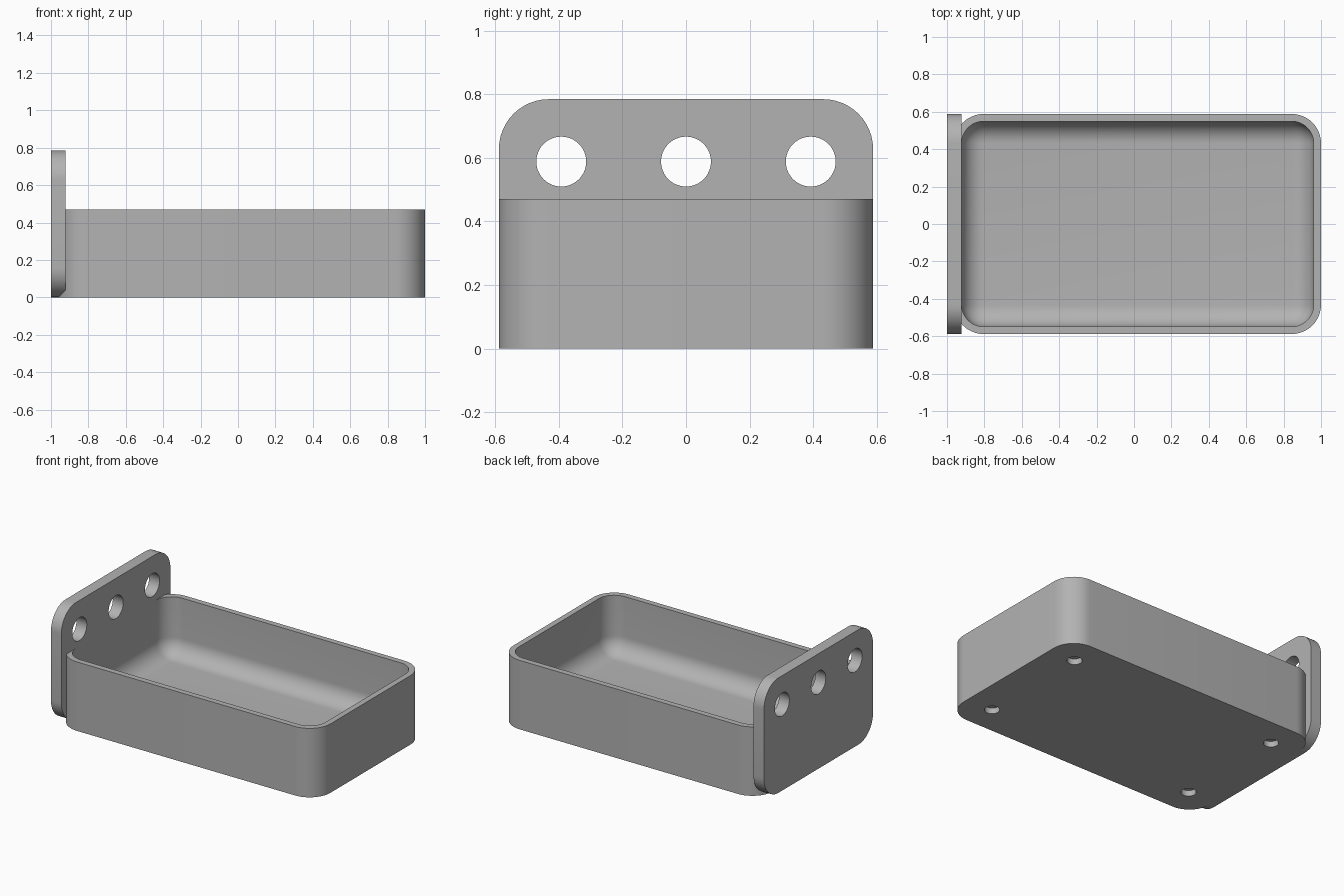
import bpy, bmesh, math
from mathutils import Matrix

if "Cube" in bpy.data.objects:
    bpy.data.objects.remove(bpy.data.objects["Cube"], do_unlink=True)

U = 2 / 51            # one design unit: the whole length is 51 of them
HALF_W = 15 * U
R = 4 * U             # outer corner radius
TRAY_MID = 0.5 * U    # the tray sits slightly off centre, behind the plate

grey = bpy.data.materials.new("plain grey")
grey.use_nodes = True
colour = (0.45, 0.45, 0.45, 1)
grey.diffuse_color = colour
grey.node_tree.nodes["Principled BSDF"].inputs["Base Color"].default_value = colour


def make_object(name, bm):
    bmesh.ops.recalc_face_normals(bm, faces=bm.faces)
    mesh = bpy.data.meshes.new(name)
    bm.to_mesh(mesh)
    bm.free()
    mesh.materials.append(grey)
    obj = bpy.data.objects.new(name, mesh)
    bpy.context.collection.objects.link(obj)
    return obj


def box(name, low, high, radius, pick):
    """A box whose edges chosen by pick(edge) are rounded."""
    bm = bmesh.new()
    bmesh.ops.create_cube(bm, size=1)
    for v in bm.verts:
        v.co = [(a + b) / 2 + c * (b - a) for a, b, c in zip(low, high, v.co)]
    edges = [e for e in bm.edges if pick(e)]
    bmesh.ops.bevel(bm, geom=edges, offset=radius, segments=12,
                    profile=0.5, affect='EDGES')
    return make_object(name, bm)


def runs_along(axis):
    return lambda e: abs((e.verts[0].co - e.verts[1].co)[axis]) > 0.01


def cylinders(name, centres, radius, depth, turn=Matrix()):
    bm = bmesh.new()
    for c in centres:
        bmesh.ops.create_cone(bm, cap_ends=True, segments=48, radius1=radius,
                              radius2=radius, depth=depth,
                              matrix=Matrix.Translation(c) @ turn)
    return make_object(name, bm)


def cut(obj, cutter):
    mod = obj.modifiers.new("cut", 'BOOLEAN')
    mod.operation, mod.solver, mod.object = 'DIFFERENCE', 'EXACT', cutter
    cutter.hide_render = True
    cutter.hide_set(True)


def finish(obj):
    """Apply the cuts, remove the cutters and smooth the round faces."""
    bpy.ops.object.select_all(action='DESELECT')
    obj.select_set(True)
    bpy.context.view_layer.objects.active = obj
    for mod in list(obj.modifiers):
        cutter = mod.object
        bpy.ops.object.modifier_apply(modifier=mod.name)
        bpy.data.objects.remove(cutter, do_unlink=True)
    bpy.ops.object.shade_smooth_by_angle(angle=math.radians(30))


# Tray: rounded block, hollowed by a cavity with filleted corners and floor
tray_h = 12 * U
floor = 2 * U
tray = box("tray", (TRAY_MID - 25 * U, -HALF_W, 0),
           (TRAY_MID + 25 * U, HALF_W, tray_h), R, runs_along(2))
top = tray_h + 5 * U
cavity = box("tray_cavity", (TRAY_MID - 24 * U, -14 * U, floor),
             (TRAY_MID + 24 * U, 14 * U, top), 3 * U,
             lambda e: min(v.co.z for v in e.verts) < floor + 0.001)
cut(tray, cavity)

# Four shallow round recesses under the tray
recesses = cylinders("foot_recesses",
                     [(TRAY_MID + sx * 20 * U, sy * 10 * U, 0)
                      for sx in (-1, 1) for sy in (-1, 1)], 1.2 * U, 2 * U)
cut(tray, recesses)
finish(tray)

# Mounting plate with three round holes
plate = box("mounting_plate", (-1, -HALF_W, 0), (-1 + 2 * U, HALF_W, 20 * U),
            R, runs_along(0))
holes = cylinders("plate_holes", [(-1 + U, y * U, 15 * U) for y in (-10, 0, 10)],
                  2 * U, 6 * U, Matrix.Rotation(math.pi / 2, 4, 'Y'))
cut(plate, holes)
finish(plate)
